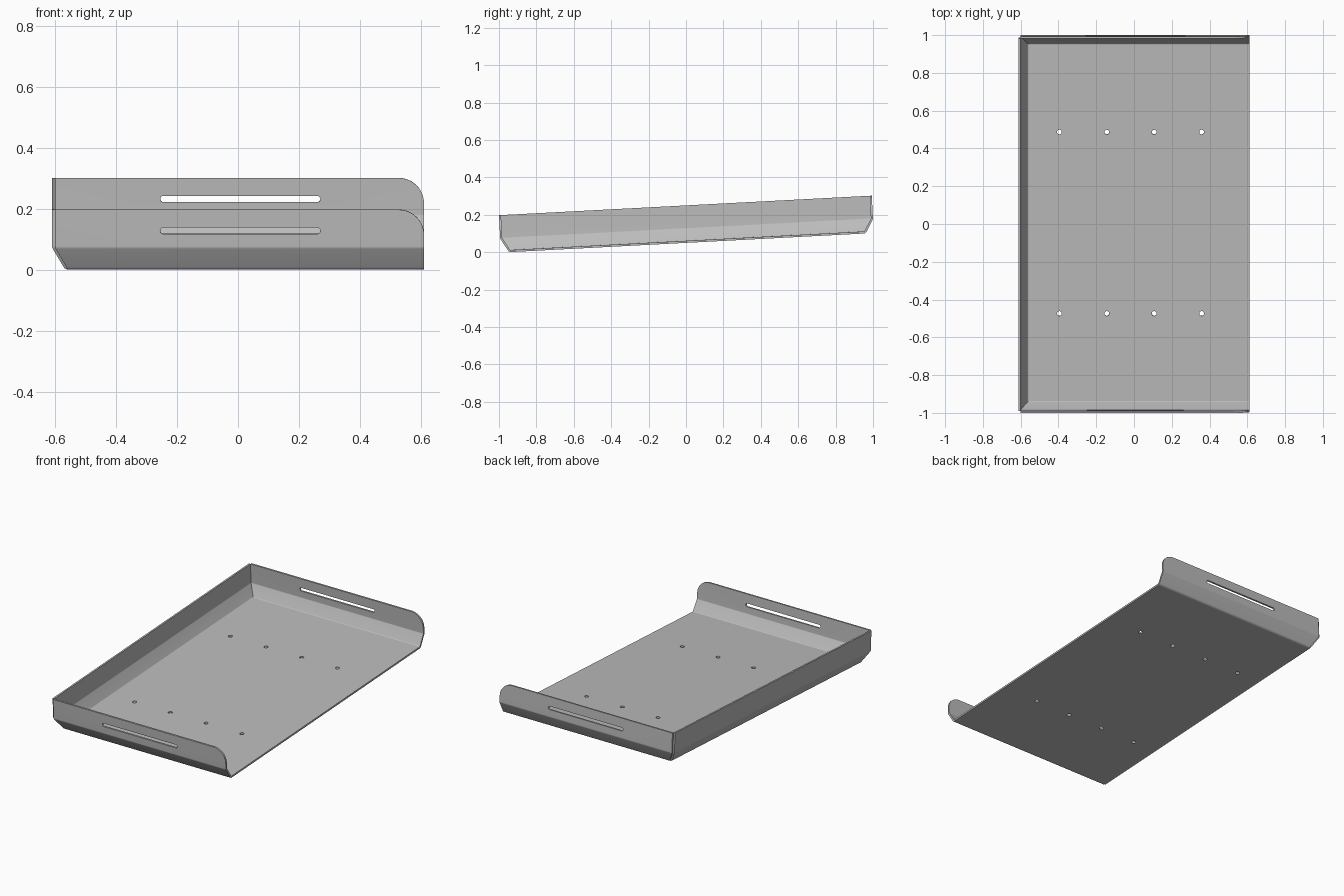
import bpy, bmesh, math
from mathutils import Matrix, Vector

cube = bpy.data.objects.get("Cube")
if cube:
    bpy.data.objects.remove(cube, do_unlink=True)

T = 0.011                      # sheet thickness
BEND = 0.018                   # outer bend radius
HALF_X, HALF_Y, HEIGHT = 0.611, 0.998, 0.2
RUN, KNEE = 0.0433, 0.075      # sloped part of each wall
EDGE_X, EDGE_Y = HALF_X - RUN, HALF_Y - RUN
TILT = Matrix.Translation((0, 0.007, 0.05)) @ Matrix.Rotation(math.radians(3), 4, 'X')

metal = bpy.data.materials.new("grey sheet metal")
metal.use_nodes = True
GREY = (0.5, 0.5, 0.5, 1)
metal.diffuse_color = GREY
metal.node_tree.nodes["Principled BSDF"].inputs["Base Color"].default_value = GREY


def make_object(name, bm):
    bmesh.ops.recalc_face_normals(bm, faces=bm.faces)
    mesh = bpy.data.meshes.new(name)
    bm.to_mesh(mesh)
    bm.free()
    mesh.materials.append(metal)
    obj = bpy.data.objects.new(name, mesh)
    bpy.context.collection.objects.link(obj)
    return obj


def prism(name, points, place, low, high):
    """Extrude a flat outline between two levels."""
    bm = bmesh.new()
    rings = [[bm.verts.new(place(a, b, level)) for a, b in points] for level in (low, high)]
    for ring in rings:
        bm.faces.new(ring)
    n = len(points)
    for i in range(n):
        j = (i + 1) % n
        bm.faces.new((rings[0][i], rings[0][j], rings[1][j], rings[1][i]))
    return make_object(name, bm)


def arc(cx, cz, r, start, end, steps=12):
    angles = [math.radians(start + (end - start) * i / steps) for i in range(steps + 1)]
    return [(cx + r * math.cos(a), cz + r * math.sin(a)) for a in angles]


def wall_stations():
    """Pairs of outer and inner points up the folded wall."""
    stations = []
    for corner, a, b in ((Vector((0, 0)), 0, 60), (Vector((RUN, KNEE)), 60, 90)):
        a, b = math.radians(a), math.radians(b)
        normal = lambda h: Vector((-math.sin(h), math.cos(h)))
        back = BEND * math.tan((b - a) / 2)
        centre = corner - back * Vector((math.cos(a), math.sin(a))) + BEND * normal(a)
        for i in range(7):
            n = normal(a + (b - a) * i / 6)
            stations.append((centre - n * BEND, centre - n * (BEND - T)))
    stations.append((Vector((RUN, HEIGHT)), Vector((RUN - T, HEIGHT))))
    return stations


STATIONS = wall_stations()
SETBACK = -STATIONS[0][0].x


def wall(name, place, start, end):
    """Folded wall; its ends follow the inner face of the neighbouring wall."""
    bm = bmesh.new()
    rows = []
    for outer, inner in STATIONS:
        lo, hi = start(inner.x), end(inner.x)
        rows.append([bm.verts.new(place(p.x, along, p.y))
                     for p, along in ((outer, lo), (outer, hi), (inner, hi), (inner, lo))])
    for r, s in zip(rows, rows[1:]):
        for i in range(4):
            j = (i + 1) % 4
            bm.faces.new((r[i], r[j], s[j], s[i]))
    bm.faces.new(rows[0])
    bm.faces.new(rows[-1])
    return make_object(name, bm)


def cut(obj, cutters):
    for c in cutters:
        mod = obj.modifiers.new("cut", 'BOOLEAN')
        mod.operation, mod.solver, mod.object = 'DIFFERENCE', 'EXACT', c
    graph = bpy.context.evaluated_depsgraph_get()
    mesh = bpy.data.meshes.new_from_object(obj.evaluated_get(graph))
    obj.modifiers.clear()
    obj.data = mesh


# Floor and the three folded walls
x0, y0 = EDGE_X - SETBACK, EDGE_Y - SETBACK
floor = prism("floor", [(-x0, -y0), (HALF_X, -y0), (HALF_X, y0), (-x0, y0)],
              lambda a, b, h: (a, b, h), 0, T)
front_wall = wall("front_wall", lambda o, s, z: (s, -EDGE_Y - o, z),
                  lambda o: -EDGE_X - o, lambda o: HALF_X)
back_wall = wall("back_wall", lambda o, s, z: (s, EDGE_Y + o, z),
                 lambda o: -EDGE_X - o, lambda o: HALF_X)
right_wall = wall("right_wall", lambda o, s, z: (-EDGE_X - o, s, z),
                  lambda o: -EDGE_Y - o, lambda o: EDGE_Y + o)

# Hand slots and rounded end corners
across = lambda a, b, level: (a, level, b)
R = 0.083
slot = prism("slot_cutter",
             arc(0.26, 0.131, 0.0105, -90, 90) + arc(-0.245, 0.131, 0.0105, 90, 270),
             across, -2, 2)
corner = prism("corner_cutter",
               arc(HALF_X - R, HEIGHT - R, R, 0, 90)
               + [(HALF_X - R, 0.3), (0.7, 0.3), (0.7, HEIGHT - R)],
               across, -2, 2)

# Mounting holes in two rows of four
holes = [prism("hole_cutter", arc(-0.395 + 0.251 * i, y, 0.0125, 0, 345, 23),
               lambda a, b, h: (a, b, h), -0.1, 0.1)
         for i in range(4) for y in (-0.481, 0.481)]

for w in (front_wall, back_wall):
    cut(w, [slot, corner])
cut(floor, holes)
for c in [slot, corner] + holes:
    bpy.data.objects.remove(c, do_unlink=True)

# Smooth the bends and tilt the tray
bpy.ops.object.select_all(action='DESELECT')
for part in (floor, front_wall, back_wall, right_wall):
    part.matrix_world = TILT
    part.select_set(True)
bpy.context.view_layer.objects.active = floor
bpy.ops.object.shade_smooth_by_angle(angle=math.radians(30))
